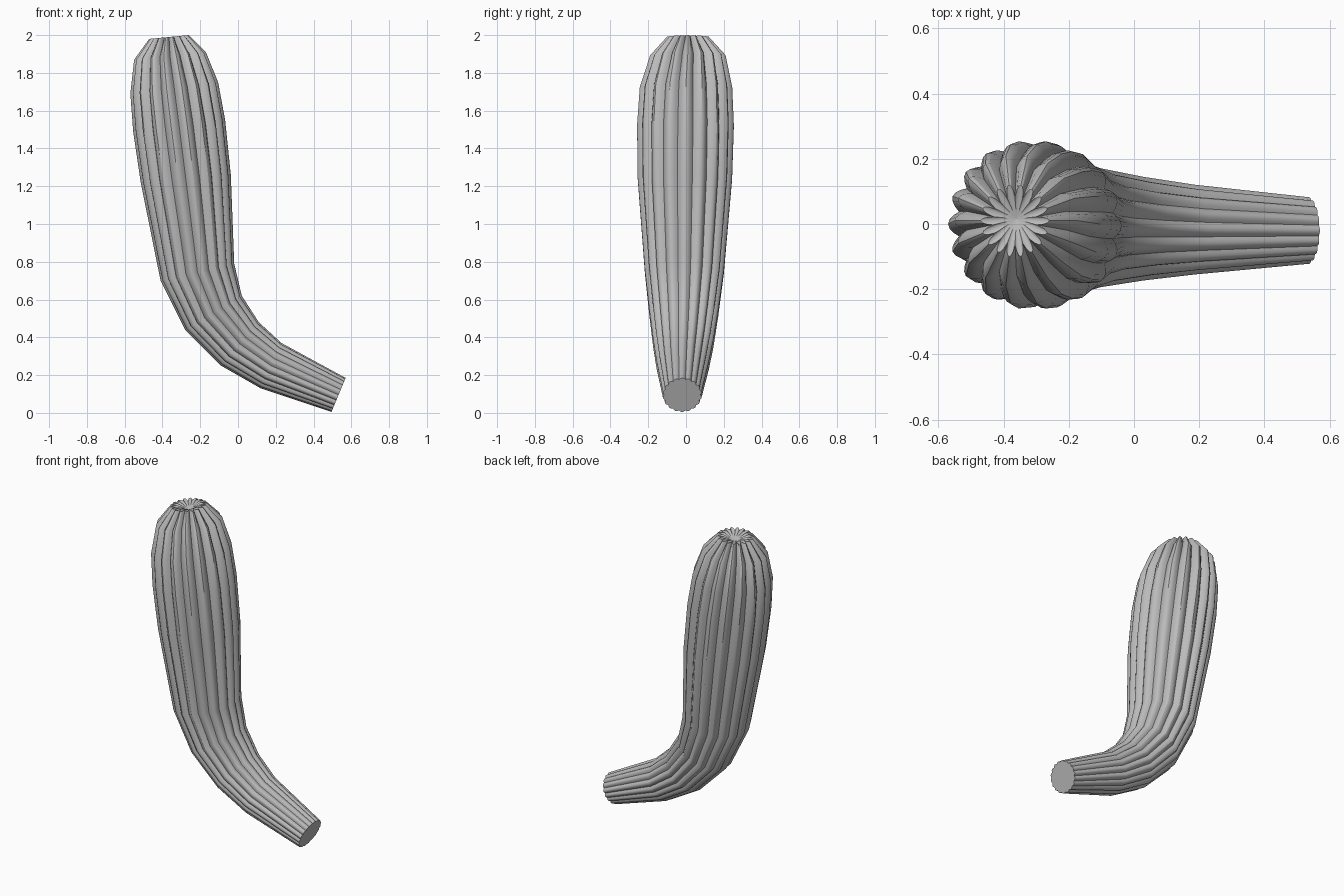
import bpy, bmesh
from math import sin, cos, pi
from mathutils import Vector

cube = bpy.data.objects.get("Cube")
if cube:
    bpy.data.objects.remove(cube, do_unlink=True)

RIBS, STEPS = 18, 6          # ribs around, segments per rib
COUNT = RIBS * STEPS

# Rings along the bent stem: outer x, z, inner x, z, groove depth
rings = [
    (0.495, 0.005, 0.57, 0.185, 0.08),
    (0.12, 0.13, 0.23, 0.37, 0.09),
    (-0.09, 0.25, 0.11, 0.48, 0.10),
    (-0.28, 0.44, 0.02, 0.62, 0.10),
    (-0.41, 0.70, -0.02, 0.79, 0.10),
    (-0.515, 1.22, -0.038, 1.26, 0.10),
    (-0.555, 1.49, -0.068, 1.55, 0.11),
    (-0.57, 1.69, -0.105, 1.75, 0.13),
    (-0.55, 1.87, -0.17, 1.91, 0.18),
    (-0.47, 1.98, -0.26, 2.00, 0.35),
]

skin = bpy.data.materials.new("stem grey")
skin.use_nodes = True
grey = (0.5, 0.5, 0.5, 1)
skin.diffuse_color = grey
skin.node_tree.nodes["Principled BSDF"].inputs["Base Color"].default_value = grey

bm = bmesh.new()


def ribbed_ring(ox, oz, ix, iz, depth, y):
    """One scalloped cross-section, with rib crests at the inner and outer side."""
    outer, inner = Vector((ox, y, oz)), Vector((ix, y, iz))
    centre, side = (outer + inner) / 2, (inner - outer) / 2
    across = Vector((0, side.length * 1.06, 0))
    verts = []
    for i in range(COUNT):
        a = 2 * pi * i / COUNT
        r = 1 - depth * (1 - abs(cos(a * RIBS / 2)))
        verts.append(bm.verts.new(centre + (side * cos(a) + across * sin(a)) * r))
    return verts


# Ribbed stem wall
loops = [ribbed_ring(*ring, -0.02 + 0.03 * min(1, k / 7)) if k > 7
         else ribbed_ring(*ring, -0.02 + 0.02 * k / 7)
         for k, ring in enumerate(rings)]
for low, high in zip(loops, loops[1:]):
    for i in range(COUNT):
        j = (i + 1) % COUNT
        bm.faces.new((low[i], low[j], high[j], high[i]))

# Flat cut base and sunken tip
bm.faces.new(loops[0][::-1])
pole = bm.verts.new((-0.36, 0.015, 1.96))
for i in range(COUNT):
    bm.faces.new((loops[-1][i], loops[-1][(i + 1) % COUNT], pole))
bmesh.ops.recalc_face_normals(bm, faces=bm.faces[:])

mesh = bpy.data.meshes.new("ribbed_stem")
bm.to_mesh(mesh)
bm.free()
mesh.materials.append(skin)
stem = bpy.data.objects.new("ribbed_stem", mesh)
bpy.context.collection.objects.link(stem)
bpy.context.view_layer.objects.active = stem
stem.select_set(True)
bpy.ops.object.shade_smooth_by_angle(angle=pi / 6)
